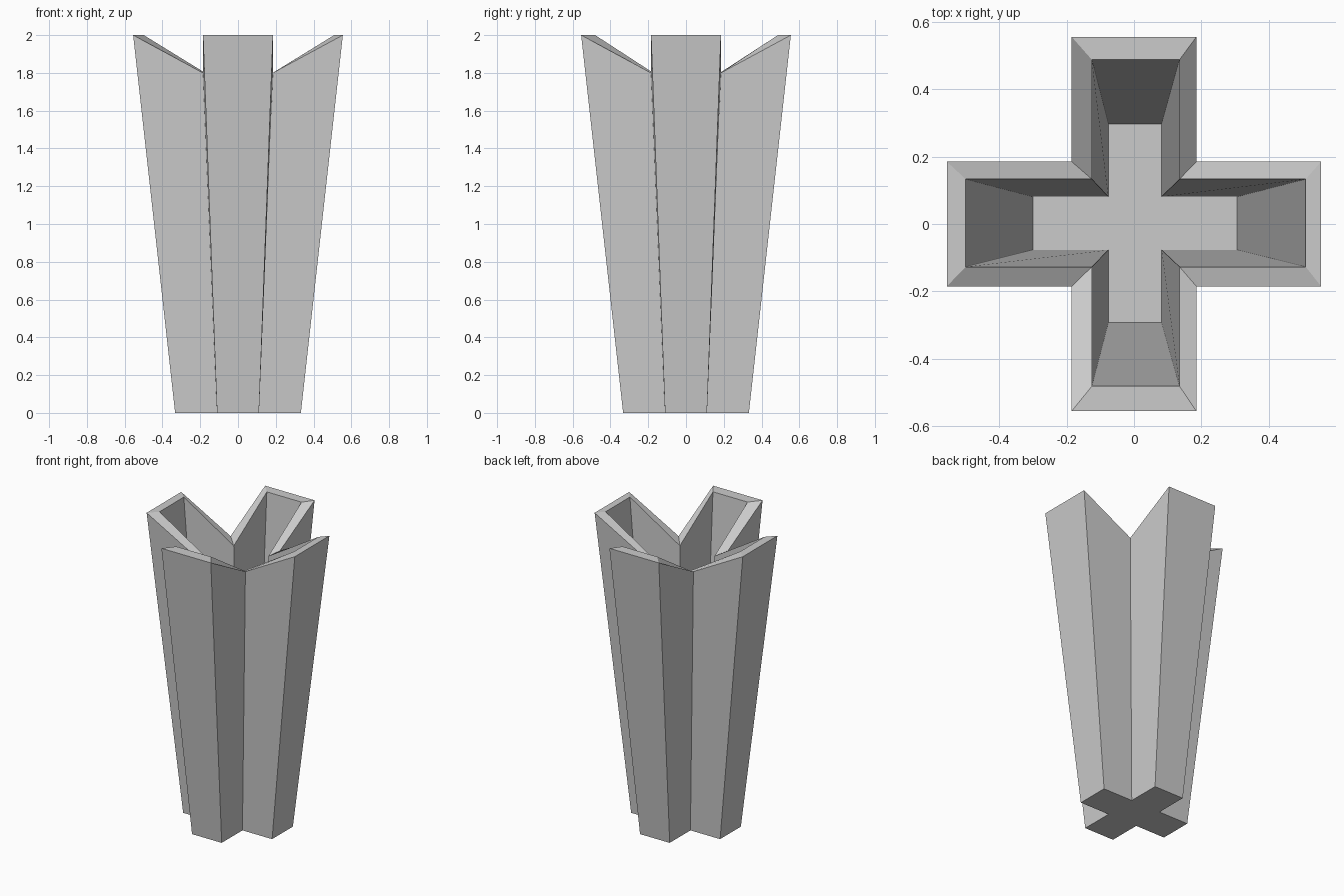
import bpy, bmesh

if "Cube" in bpy.data.objects:
    bpy.data.objects.remove(bpy.data.objects["Cube"])

bm = bmesh.new()


def cross_loop(lx, ly, w, z_tip, z_notch, cx=0.0, cy=0.0):
    """Ring of 12 vertices shaped like a plus sign; notch corners may sit lower."""
    quarter = [(lx, w, 0), (w, w, 1), (w, ly, 0)]
    pts = []
    for sx, sy in ((1, 1), (-1, 1), (-1, -1), (1, -1)):
        q = [(sx * x, sy * y, n) for x, y, n in quarter]
        pts += q if sx * sy > 0 else q[::-1]
    return [bm.verts.new((x + cx, y + cy, z_notch if n else z_tip)) for x, y, n in pts]


def bridge(a, b):
    for i in range(12):
        j = (i + 1) % 12
        bm.faces.new((a[i], a[j], b[j], b[i]))


# Outer shell loops
outer_base = cross_loop(0.333, 0.333, 0.111, 0, 0)
outer_top = cross_loop(0.555, 0.555, 0.185, 2.0, 1.8)
# Inner shell loops, slightly off centre
inner_top = cross_loop(0.504, 0.484, 0.130, 2.0, 1.77, 0.005, 0.003)
inner_base = cross_loop(0.303, 0.294, 0.079, 0, 0, 0.003, 0.002)

# Outer walls, rim, inner walls, underside ring, floor
bridge(outer_base, outer_top)
bridge(outer_top, inner_top)
bridge(inner_top, inner_base)
bridge(inner_base, outer_base)
bm.faces.new(inner_base)

mesh = bpy.data.meshes.new("cross_vase")
bm.to_mesh(mesh)
bm.free()
vase = bpy.data.objects.new("cross_vase", mesh)
bpy.context.collection.objects.link(vase)
